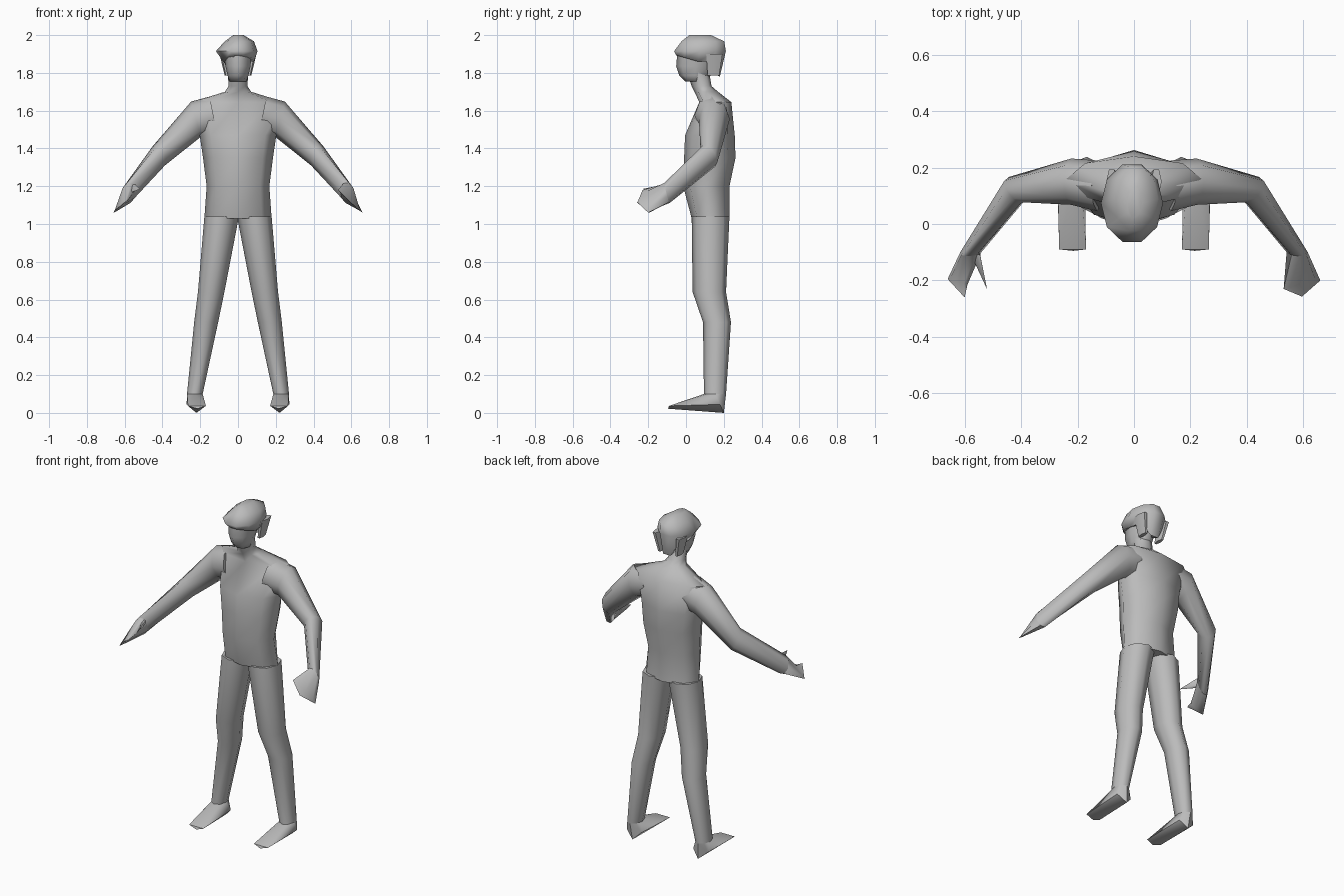
import bpy, bmesh, math
from mathutils import Vector as V

if "Cube" in bpy.data.objects:
    bpy.data.objects.remove(bpy.data.objects["Cube"])

grey = bpy.data.materials.new("plain_grey")
grey.diffuse_color = (0.5, 0.5, 0.5, 1)
grey.use_nodes = True
grey.node_tree.nodes["Principled BSDF"].inputs["Base Color"].default_value = grey.diffuse_color


def finish(name, bm, angle=75):
    bmesh.ops.recalc_face_normals(bm, faces=bm.faces)
    me = bpy.data.meshes.new(name)
    bm.to_mesh(me)
    bm.free()
    me.materials.append(grey)
    ob = bpy.data.objects.new(name, me)
    bpy.context.collection.objects.link(ob)
    bpy.ops.object.select_all(action='DESELECT')
    ob.select_set(True)
    bpy.context.view_layer.objects.active = ob
    bpy.ops.object.shade_smooth_by_angle(angle=math.radians(angle))
    return ob


def loft(name, rings, tip=None):
    """Skin a list of point rings, capped at both ends or closed to a tip."""
    bm = bmesh.new()
    vs = [[bm.verts.new(p) for p in r] for r in rings]
    n = len(vs[0])
    for a, b in zip(vs, vs[1:]):
        for i in range(n):
            j = (i + 1) % n
            bm.faces.new((a[i], a[j], b[j], b[i]))
    bm.faces.new(vs[0])
    if tip:
        t = bm.verts.new(tip)
        for i in range(n):
            bm.faces.new((vs[-1][i], vs[-1][(i + 1) % n], t))
    else:
        bm.faces.new(vs[-1])
    return finish(name, bm)


def oval(z, x0, x1, y0, y1, n=8, lift=None):
    """Level ring filling a box; lift gives z from y (0 front, 1 back)."""
    pts = []
    for i in range(n):
        t = 2 * math.pi * i / n
        u, v = math.cos(t), math.sin(t)
        h = lift((v + 1) / 2) if lift else z
        pts.append(V(((x0 + x1) / 2 + u * (x1 - x0) / 2,
                      (y0 + y1) / 2 + v * (y1 - y0) / 2, h)))
    return pts


def tilted(s, c, a, b, n=8):
    """Ring round c with half axes a and b; s = -1 mirrors it."""
    pts = []
    for i in range(n):
        t = 2 * math.pi * i / n
        p = V(c) + V(a) * math.cos(t) + V(b) * math.sin(t)
        pts.append(V((s * p.x, p.y, p.z)))
    return pts


# Torso and neck
loft("torso", [oval(z, -w, w, f, b) for z, w, f, b in (
    (1.03, .178, .03, .23), (1.20, .166, -.015, .23), (1.35, .185, -.01, .262),
    (1.47, .203, -.005, .258), (1.645, .245, .07, .24), (1.70, .07, .045, .17),
    (1.73, .05, .03, .135), (1.82, .055, .0, .12))])

# Face and skull
loft("face", [oval(z, -w, w, f, b) for z, w, f, b in (
    (1.755, .045, -.005, .10), (1.785, .055, -.035, .13),
    (1.835, .066, -.052, .15), (1.92, .075, -.045, .17))])


# Hair cap, with a lower edge that falls towards the back
def edge(t):
    return 1.895 - .035 * min(t * 2, 1) - (.08 if t > .8 else 0)


loft("hair", [oval(0, -.078, .085, -.058, .185, 10, edge),
              oval(1.915, -.117, .103, -.07, .218, 10),
              oval(1.967, -.07, .085, -.03, .208, 10),
              oval(2.0, -.025, .03, .015, .135, 10)])

for s, side in ((-1, "left"), (1, "right")):
    # Sideburn in front of the neck hair
    loft(side + "_side_hair", [oval(1.90, s * .06, s * .098, .10, .20, 6),
                               oval(1.785, s * .045, s * .07, .11, .18, 6)])

    # Leg
    loft(side + "_leg", [oval(z, s * i, s * o, f, b) for z, i, o, f, b in (
        (1.04, -.005, .178, .03, .23), (.64, .072, .212, .035, .212),
        (.48, .105, .232, .09, .238), (.10, .187, .27, .095, .212))])

    # Foot wedge, hulled from ankle, heel and toe edge
    bm = bmesh.new()
    pts = oval(.10, .187, .27, .095, .212) + [
        V(p) for p in ((.22, .2, 0), (.175, .18, .045), (.272, .18, .045),
                       (.17, -.09, .037), (.265, -.09, .037), (.215, -.095, .022))]
    vs = [bm.verts.new((s * p.x, p.y, p.z)) for p in pts]
    bmesh.ops.convex_hull(bm, input=vs)
    finish(side + "_foot", bm, 50)

    # Arm from the armpit through the elbow to the wrist
    wrist = tilted(s, (.578, -.10, 1.165), (-.02, -.01, .05), (.033, -.01, .025))
    loft(side + "_arm", [
        tilted(s, (.13, .135, 1.575), (0, -.09, 0), (.02, 0, .10)),
        tilted(s, (.222, .15, 1.555), (0, -.082, .0), (.026, 0, .093)),
        tilted(s, (.42, .122, 1.36), (-.022, -.045, .03), (.033, .0, .05)),
        wrist])

    # Flat mitten hand: whole on the right, split thumb on the left
    if s > 0:
        loft("right_hand", [wrist, tilted(s, (.595, -.215, 1.12),
             (-.065, -.015, .06), (.004, .004, .005))], (.595, -.257, 1.115))
    else:
        loft("left_hand", [wrist, tilted(s, (.625, -.205, 1.09),
             (-.035, -.01, .03), (.004, .004, .005))], (-.6, -.26, 1.115))
        loft("left_thumb", [tilted(s, (.565, -.10, 1.185), (-.02, -.01, .025),
                                   (.008, 0, .01))], (-.52, -.232, 1.185))
